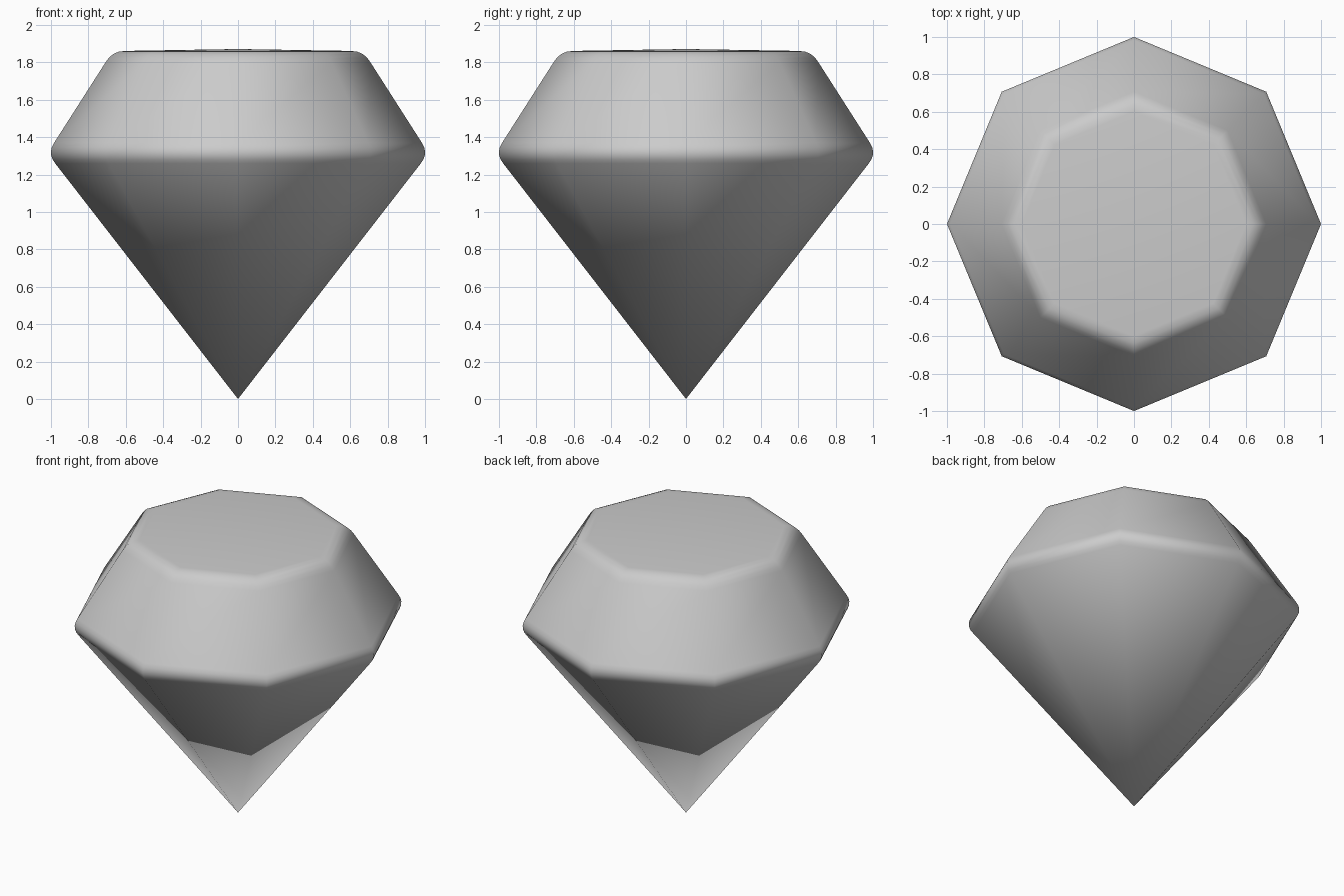
import bpy, bmesh
from math import cos, sin, tau

if "Cube" in bpy.data.objects:
    bpy.data.objects.remove(bpy.data.objects["Cube"])

SIDES = 8

# Half profile (radius, height) from above the tip to the table rim
profile = [
    (0.977, 1.259), (0.991, 1.28), (0.999, 1.302), (1.0, 1.325), (0.995, 1.347), (0.983, 1.37),
    (0.708, 1.800), (0.692, 1.822), (0.669, 1.843), (0.638, 1.857), (0.600, 1.861),
]

bm = bmesh.new()
rings = [[bm.verts.new((r * cos(tau * i / SIDES), r * sin(tau * i / SIDES), z))
          for i in range(SIDES)] for r, z in profile]
tip = bm.verts.new((0, 0, 0))
table = bm.verts.new((0, 0, 1.871))

for i in range(SIDES):
    j = (i + 1) % SIDES
    # Pavilion point and slightly domed table
    bm.faces.new((tip, rings[0][j], rings[0][i]))
    bm.faces.new((table, rings[-1][i], rings[-1][j]))
    # Rounded girdle, crown and table rim
    for low, high in zip(rings, rings[1:]):
        bm.faces.new((low[i], low[j], high[j], high[i]))

bmesh.ops.recalc_face_normals(bm, faces=bm.faces)
for f in bm.faces:
    f.smooth = True

mesh = bpy.data.meshes.new("cut_gem")
bm.to_mesh(mesh)
bm.free()
gem = bpy.data.objects.new("cut_gem", mesh)
bpy.context.collection.objects.link(gem)
